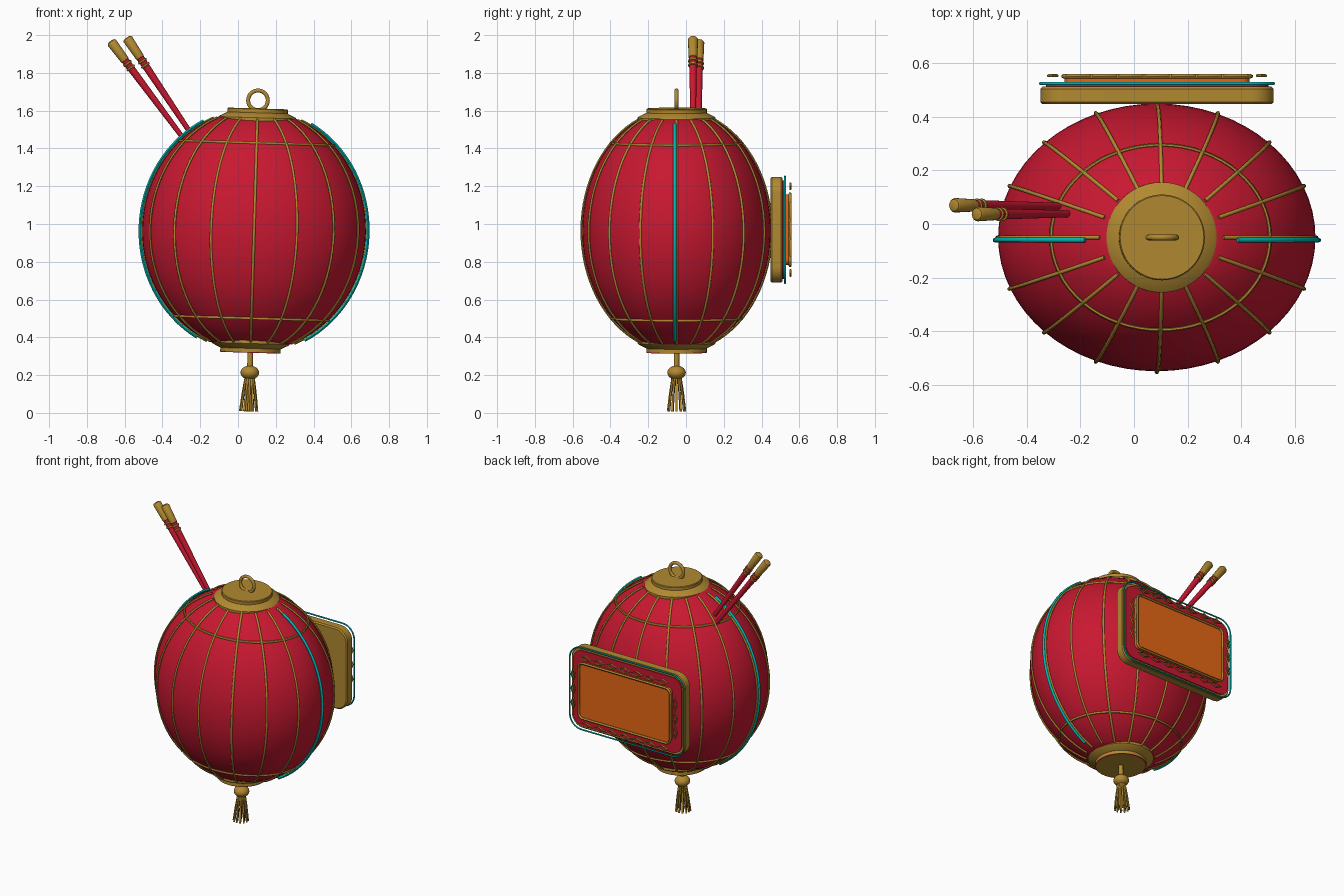
import bpy, bmesh, math
from math import sin, cos, pi, sqrt
from mathutils import Matrix, Vector

if "Cube" in bpy.data.objects:
    bpy.data.objects.remove(bpy.data.objects["Cube"])


def material(name, rgb):
    m = bpy.data.materials.new(name)
    m.diffuse_color = (*rgb, 1)
    m.use_nodes = True
    m.node_tree.nodes["Principled BSDF"].inputs["Base Color"].default_value = m.diffuse_color
    return m


RED = material("lacquer red", (0.58, 0.009, 0.03))
GOLD = material("antique gold", (0.44, 0.25, 0.03))
TEAL = material("teal", (0.0, 0.48, 0.48))
ORANGE = material("warm orange", (0.95, 0.16, 0.008))

# The lantern leans slightly about its centre; the sign does not
LEAN = Matrix.Translation((0.085, -0.05, 0.965)) @ Matrix.Rotation(0.03, 4, 'Y')
SIGN = Matrix.Translation((0.086, 0, 0.97))
RX, RY, RZ = 0.592, 0.499, 0.638


def finish(name, mesh, mats, matrix=Matrix(), angle=35):
    ob = bpy.data.objects.new(name, mesh)
    bpy.context.collection.objects.link(ob)
    mesh.transform(matrix)
    mesh.materials.clear()
    for m in mats:
        mesh.materials.append(m)
    bpy.ops.object.select_all(action='DESELECT')
    ob.select_set(True)
    bpy.context.view_layer.objects.active = ob
    bpy.ops.object.shade_smooth_by_angle(angle=math.radians(angle))
    return ob


def lathe(name, profile, mat, matrix, n=48, sx=1, sy=1):
    """Closed surface of revolution from (radius, z) points."""
    bm = bmesh.new()
    rings = [[bm.verts.new((r * sx * cos(2 * pi * i / n), r * sy * sin(2 * pi * i / n), z))
              for i in range(n)] for r, z in profile]
    for a, b in zip(rings, rings[1:]):
        for i in range(n):
            j = (i + 1) % n
            bm.faces.new((a[i], a[j], b[j], b[i]))
    bm.faces.new(rings[0])
    bm.faces.new(rings[-1])
    bmesh.ops.recalc_face_normals(bm, faces=bm.faces)
    me = bpy.data.meshes.new(name)
    bm.to_mesh(me)
    bm.free()
    return finish(name, me, [mat], matrix)


def tubes(name, paths, radius, mat, matrix, closed=False, sides=1):
    """Round tubes along one or more point paths, joined in one mesh."""
    cu = bpy.data.curves.new(name, 'CURVE')
    cu.dimensions = '3D'
    cu.bevel_depth = radius
    cu.bevel_resolution = sides
    cu.use_fill_caps = True
    for pts in paths:
        s = cu.splines.new('POLY')
        s.points.add(len(pts) - 1)
        for p, co in zip(s.points, pts):
            p.co = (*co, 1)
        s.use_cyclic_u = closed
    tmp = bpy.data.objects.new(name + "_path", cu)
    bpy.context.collection.objects.link(tmp)
    dg = bpy.context.evaluated_depsgraph_get()
    me = bpy.data.meshes.new_from_object(tmp.evaluated_get(dg))
    bpy.data.objects.remove(tmp)
    return finish(name, me, [mat], matrix, 60)


def round_rect(hx, hz, r, y, n=8):
    """Rounded rectangle loop in the xz plane."""
    pts = []
    for q, (cx, cz) in enumerate(((1, 1), (-1, 1), (-1, -1), (1, -1))):
        for k in range(n + 1):
            a = (q + k / n) * pi / 2
            pts.append((cx * (hx - r) + r * cos(a), y, cz * (hz - r) + r * sin(a)))
    return pts


def plate(name, hx, hz, r, y0, y1, mat, bevel=0.0):
    """Rounded slab between two depths, with softened edges."""
    bm = bmesh.new()
    layers = [(bevel, y0), (0, y0 + bevel), (0, y1 - bevel), (bevel, y1)] if bevel else [(0, y0), (0, y1)]
    loops = [[bm.verts.new(p) for p in round_rect(hx - b, hz - b, r - b, y)] for b, y in layers]
    for a, b in zip(loops, loops[1:]):
        for i in range(len(a)):
            j = (i + 1) % len(a)
            bm.faces.new((a[i], a[j], b[j], b[i]))
    bm.faces.new(loops[0])
    bm.faces.new(loops[-1])
    bmesh.ops.recalc_face_normals(bm, faces=bm.faces)
    me = bpy.data.meshes.new(name)
    bm.to_mesh(me)
    bm.free()
    return finish(name, me, [mat], SIGN)


def arc(angle, t0, t1, grow, n=32, dy=0):
    """Meridian of the lantern, from latitude t0 to t1."""
    out = []
    for i in range(n + 1):
        t = t0 + (t1 - t0) * i / n
        out.append(((RX + grow) * cos(t) * cos(angle),
                    (RY + grow) * cos(t) * sin(angle) + dy, (RZ + grow) * sin(t)))
    return out


# Paper body
T = math.asin(0.6 / RZ)
lathe("lantern_body", [(cos(t), RZ * sin(t)) for t in (T * (i / 16 - 1) for i in range(33))],
      RED, LEAN, 64, RX, RY)

# Sixteen ribs, two hoops and the teal side trims
TR = math.asin(0.588 / RZ)
tubes("ribs", [arc(i * pi / 8, -TR, TR, 0.004) for i in range(16)], 0.007, GOLD, LEAN)
hoops = []
for z in (-0.465, 0.465):
    k = sqrt(1 - (z / RZ) ** 2)
    hoops.append([((RX * k + .003) * cos(a), (RY * k + .003) * sin(a), z)
                  for a in (2 * pi * i / 64 for i in range(64))])
tubes("hoops", hoops, 0.007, GOLD, LEAN, True)
tubes("side_trims", [arc(a, -1.08, 1.08, 0.012, dy=-0.010) for a in (0, pi)], 0.009, TEAL, LEAN)

# Flared caps, the lower one with a thin red edge ring
for label, s in (("top", 1), ("bottom", -1)):
    lathe(label + "_cap", [(0.17, s * 0.565), (0.2, s * 0.572), (0.206, s * 0.58), (0.206, s * 0.598),
                           (0.2, s * 0.604), (0.167, s * 0.62), (0.16, s * 0.624),
                           (0.16, s * 0.643), (0.156, s * 0.647)], GOLD, LEAN)
tubes("bottom_cap_edge", [[(0.157 * cos(i * pi / 24), 0.157 * sin(i * pi / 24), -0.644)
                           for i in range(48)]], 0.0035, RED, LEAN, True)

# Hanging loop
tubes("hanging_loop", [[(0.052 * cos(i * pi / 20), 0, 0.69 + 0.052 * sin(i * pi / 20))
                        for i in range(40)]], 0.011, GOLD, LEAN, True, 3)

# Tassel: cord, bead and strands
tubes("tassel_cord", [[(0, 0, -0.63), (0, 0, -0.74)]], 0.015, GOLD, LEAN, sides=3)
lathe("tassel_bead", [(max(0.049 * sin(pi * i / 14), 0.001), -0.752 - 0.037 * cos(pi * i / 14))
                      for i in range(15)], GOLD, LEAN, 24)
strands = []
for count, spread in ((12, 0.046), (6, 0.024)):
    for i in range(count):
        a = 2 * pi * i / count
        strands.append([(r * cos(a), r * sin(a), z) for r, z in
                        ((spread * 0.45, -0.77), (spread * 0.75, -0.86), (spread, -0.957))])
tubes("tassel_strands", strands, 0.006, GOLD, LEAN)

# Two chopsticks stuck in the upper left: red shaft, gold end and bands
for label, top, low in (("left", (-0.673, 0.07, 1.967), (-0.22, 0.066, 1.36)),
                        ("right", (-0.588, 0.037, 1.985), (-0.17, 0.038, 1.36))):
    top, low = Vector(top), Vector(low)
    d = low - top
    M = Matrix.Translation(top) @ d.to_track_quat('Z', 'Y').to_matrix().to_4x4()
    L = d.length
    lathe(label + "_chopstick", [(0.021, 0.1), (0.011, L)], RED, M, 20)
    lathe(label + "_chopstick_end", [(0.012, -0.002), (0.022, 0.002), (0.027, 0.01),
                                     (0.023, 0.125), (0.02, 0.128)], GOLD, M, 20)
    for k, z in enumerate((0.147, 0.175)):
        lathe(f"{label}_chopstick_band_{k + 1}", [(0.019, z - 0.007), (0.0255, z - 0.004),
                                                 (0.0255, z + 0.004), (0.019, z + 0.007)], GOLD, M, 20)

# Back sign: gold box, red face, teal outline, orange panel in a gold frame
plate("sign_box", 0.435, 0.28, 0.085, 0.447, 0.512, GOLD, 0.008)
plate("sign_face", 0.415, 0.26, 0.07, 0.51, 0.519, RED)
tubes("sign_outline", [round_rect(0.436, 0.283, 0.088, 0.524)], 0.005, TEAL, SIGN, True)
plate("sign_panel", 0.345, 0.186, 0.03, 0.518, 0.546, ORANGE)
tubes("sign_frame", [round_rect(0.35, 0.191, 0.035, 0.551)], 0.008, GOLD, SIGN, True)

# Small diamond ornaments around the frame
diamonds = []


def diamond(x, z, w, h):
    diamonds.append([(x + w, 0.553, z), (x, 0.553, z + h), (x - w, 0.553, z), (x, 0.553, z - h)])


for s in (-1, 1):
    for i in range(7):
        diamond((i - 3) * 0.098, s * 0.23, 0.042, 0.016)
    for i in range(3):
        diamond(s * 0.389, (i - 1) * 0.098, 0.016, 0.042)
tubes("sign_ornaments", diamonds, 0.0055, GOLD, SIGN, True)
